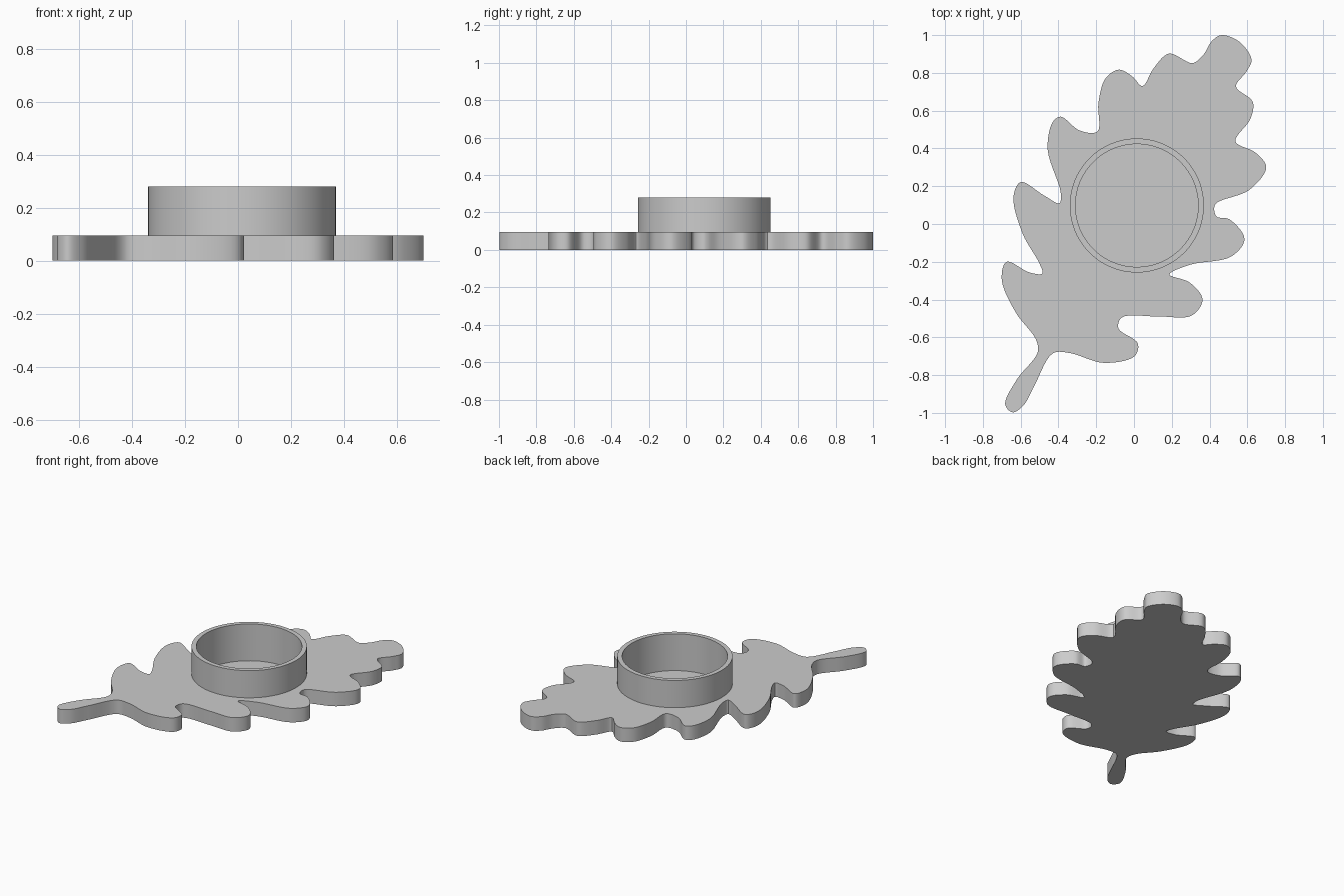
import bpy, bmesh, math
from mathutils import Vector

if "Cube" in bpy.data.objects:
    bpy.data.objects.remove(bpy.data.objects["Cube"])

CENTRE = (0.015, 0.098)      # middle of the candle cup
LEAF_H, FLOOR_H, CUP_H = 0.095, 0.03, 0.28
R_OUT, R_IN = 0.355, 0.325

grey = bpy.data.materials.new("plain grey")
grey.diffuse_color = (0.6, 0.6, 0.6, 1)
grey.use_nodes = True
grey.node_tree.nodes["Principled BSDF"].inputs["Base Color"].default_value = grey.diffuse_color

# Leaf outline, clockwise from the tip: lobes and notches
OUTLINE = [
    (.463, 1), (.56, .963), (.622, .87), (.595, .807), (.54, .727), (.628, .648),
    (.617, .558), (.537, .437), (.643, .378), (.70, .30), (.61, .18), (.43, .103),
    (.437, .04), (.505, .025), (.585, -.08), (.515, -.172), (.30, -.215), (.188, -.267),
    (.295, -.31), (.363, -.40), (.305, -.485), (.135, -.49), (-.065, -.495), (-.082, -.553),
    (.02, -.632), (.003, -.70), (-.16, -.735), (-.34, -.683), (-.43, -.685), (-.527, -.855),
    (-.585, -.96), (-.643, -.997), (-.682, -.955), (-.62, -.823), (-.51, -.68), (-.52, -.61),
    (-.625, -.47), (-.70, -.295), (-.675, -.20), (-.553, -.257), (-.485, -.262), (-.50, -.21),
    (-.59, -.05), (-.638, .145), (-.60, .222), (-.475, .15), (-.395, .11), (-.388, .167),
    (-.457, .395), (-.43, .54), (-.388, .568), (-.288, .495), (-.193, .49), (-.188, .643),
    (-.15, .772), (-.08, .817), (-.01, .782), (.045, .73), (.103, .823), (.185, .902),
    (.31, .852), (.368, .897), (.41, .966)]


def smooth_loop(pts, steps=7):
    """Closed centripetal Catmull-Rom curve through the points."""
    p = [Vector(q) for q in pts]
    out = []
    for i in range(len(p)):
        a, b, c, d = (p[(i + k) % len(p)] for k in (-1, 0, 1, 2))
        t1 = (b - a).length ** .5
        t2 = t1 + (c - b).length ** .5
        t3 = t2 + (d - c).length ** .5
        for s in range(steps):
            t = t1 + (t2 - t1) * s / steps
            e = a.lerp(b, t / t1)
            f = b.lerp(c, (t - t1) / (t2 - t1))
            g = c.lerp(d, (t - t2) / (t3 - t2))
            out.append(e.lerp(f, t / t2).lerp(f.lerp(g, (t - t1) / (t3 - t1)), (t - t1) / (t2 - t1)))
    return out


def circle(r, n=96):
    return [(CENTRE[0] + r * math.cos(2 * math.pi * i / n),
             CENTRE[1] + r * math.sin(2 * math.pi * i / n)) for i in range(n)]


def make_object(name, bm):
    bmesh.ops.recalc_face_normals(bm, faces=bm.faces)
    me = bpy.data.meshes.new(name)
    bm.to_mesh(me)
    bm.free()
    me.materials.append(grey)
    ob = bpy.data.objects.new(name, me)
    bpy.context.collection.objects.link(ob)
    return ob


def slab(name, pts, z0, z1):
    """Flat outline extruded upwards."""
    bm = bmesh.new()
    face = bm.faces.new([bm.verts.new((q[0], q[1], z0)) for q in pts])
    top = bmesh.ops.extrude_face_region(bm, geom=[face], use_keep_orig=True)["geom"]
    bmesh.ops.translate(bm, vec=(0, 0, z1 - z0),
                        verts=[v for v in top if isinstance(v, bmesh.types.BMVert)])
    return make_object(name, bm)


def smooth(ob):
    bpy.ops.object.select_all(action='DESELECT')
    ob.select_set(True)
    bpy.context.view_layer.objects.active = ob
    bpy.ops.object.shade_smooth_by_angle(angle=math.radians(35))


# Leaf plate with a round pocket (pocket edge is hidden inside the cup wall)
leaf = slab("leaf_plate", smooth_loop(OUTLINE), 0, LEAF_H)
cutter = slab("pocket_cutter", circle((R_IN + R_OUT) / 2), FLOOR_H, 0.5)
mod = leaf.modifiers.new("pocket", 'BOOLEAN')
mod.operation, mod.solver, mod.object = 'DIFFERENCE', 'EXACT', cutter
bpy.context.view_layer.objects.active = leaf
bpy.ops.object.modifier_apply(modifier=mod.name)
bpy.data.objects.remove(cutter)
smooth(leaf)

# Cup wall: square-edged ring standing on the pocket floor
bm = bmesh.new()
rings = [[bm.verts.new((x, y, z)) for x, y in circle(r)]
         for r, z in ((R_OUT, FLOOR_H), (R_OUT, CUP_H), (R_IN, CUP_H), (R_IN, FLOOR_H))]
for k in range(4):
    a, b = rings[k], rings[(k + 1) % 4]
    for i in range(len(a)):
        j = (i + 1) % len(a)
        bm.faces.new((a[i], a[j], b[j], b[i]))
smooth(make_object("cup_wall", bm))
